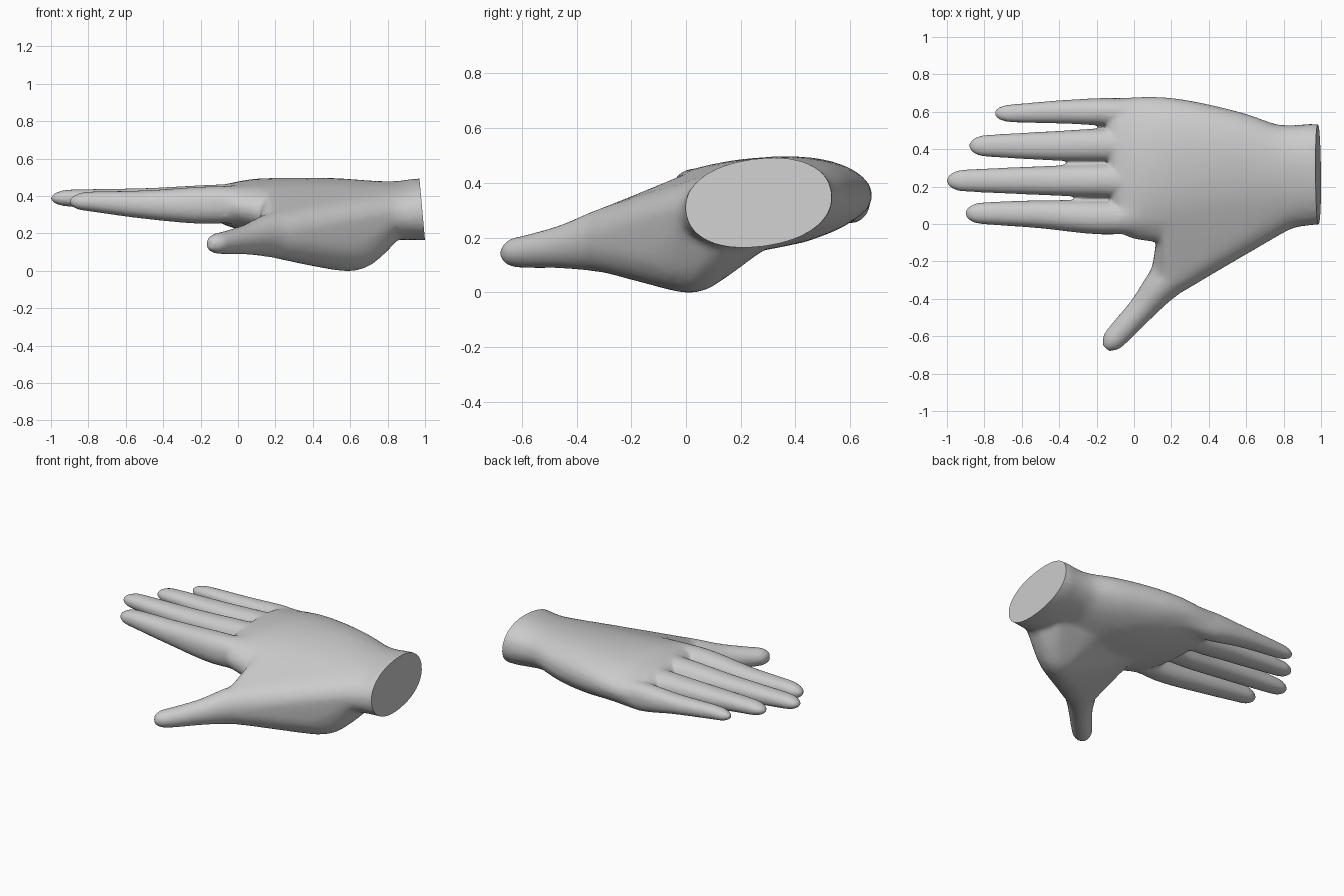
import bpy, bmesh, math
from mathutils import Vector

if "Cube" in bpy.data.objects:
    bpy.data.objects.remove(bpy.data.objects["Cube"])

SIDES, STEPS = 28, 5


def spline(p0, p1, p2, p3, t):
    """Catmull-Rom interpolation of whole section tuples."""
    return [0.5 * (2 * b + (c - a) * t + (2 * a - 5 * b + 4 * c - d) * t * t
                   + (3 * b - a - 3 * c + d) * t ** 3)
            for a, b, c, d in zip(p0, p1, p2, p3)]


def loft(bm, sections, power=2.0):
    """Closed tube through sections (x, y, z, half_width, half_height, tilt)."""
    s = [sections[0]] + sections + [sections[-1]]
    path = [spline(*s[i:i + 4], k / STEPS)
            for i in range(len(sections) - 1) for k in range(STEPS)]
    path.append(list(sections[-1]))
    rings = []
    for i, (x, y, z, w, h, tilt) in enumerate(path):
        a, b = path[max(i - 1, 0)], path[min(i + 1, len(path) - 1)]
        along = Vector((b[0] - a[0], b[1] - a[1], 0)).normalized()
        side = Vector((along.y, -along.x, 0))
        ct, st = math.cos(math.radians(tilt)), math.sin(math.radians(tilt))
        ring = []
        for k in range(SIDES):
            ang = math.tau * k / SIDES
            c, n = math.cos(ang), math.sin(ang)
            u = w * math.copysign(abs(c) ** (2 / power), c)
            v = h * math.copysign(abs(n) ** (2 / power), n)
            ring.append(bm.verts.new(Vector((x, y, z)) + side * (u * ct - v * st)
                                     + Vector((0, 0, u * st + v * ct))))
        rings.append(ring)
    for r0, r1 in zip(rings, rings[1:]):
        for k in range(SIDES):
            j = (k + 1) % SIDES
            bm.faces.new((r0[k], r0[j], r1[j], r1[k]))
    bm.faces.new(rings[0][::-1])
    bm.faces.new(rings[-1])
    return [(v.co.copy(), p[0]) for p, r in zip(path, rings) for v in r]


def finger(bm, tip, mid, base, root):
    """Tapered finger; each section is (x, y, z, half_width, half_height)."""
    x, y, z, w, h = tip
    loft(bm, [(x, y, z, w * .25, h * .2, 0),
              (x + .015, y, z, w * .55, h * .5, 0),
              (x + .05, y, z, w * .85, h * .8, 0),
              (x + .12, y, z, w, h, 0),
              (*mid, 0), (*base, 0), (*root, 0)], 2.2)


bm = bmesh.new()

# palm and wrist
palm = loft(bm, [(1.06, .262, .33, .263, .16, 8), (.95, .265, .33, .272, .16, 8),
                 (.85, .255, .325, .275, .15, 9), (.7, .25, .33, .298, .147, 9),
                 (.5, .28, .326, .335, .168, 8), (.3, .285, .33, .378, .166, 6),
                 (.1, .295, .347, .39, .15, 2), (-.02, .308, .353, .374, .125, 0),
                 (-.09, .307, .357, .354, .1, 0), (-.13, .305, .357, .32, .065, 0)], 2.2)

# thumb with the ball of the hand
thumb = loft(bm, [(.9, .18, .29, .05, .06, 0), (.76, .11, .22, .115, .145, 0),
                  (.62, .03, .18, .147, .182, 0), (.4, -.1, .2, .152, .174, 0),
                  (.27, -.2, .2, .132, .142, 0), (.15, -.325, .19, .096, .112, 0),
                  (.045, -.45, .17, .073, .08, 0), (-.065, -.57, .153, .065, .062, 0),
                  (-.12, -.63, .148, .056, .052, 0), (-.15, -.665, .145, .025, .028, 0)])

# web stretched between thumb and palm
points = [co for co, x in palm if .17 < x < .84 and co.y < .3]
points += [co for co, x in thumb if .17 < x < .8]
web = [bm.verts.new(co) for co in points]
hull = bmesh.ops.convex_hull(bm, input=web, use_existing_faces=False)
loose = {g for g in hull["geom_interior"] + hull["geom_unused"]
         if isinstance(g, bmesh.types.BMVert)}
bmesh.ops.delete(bm, geom=list(loose), context='VERTS')

# index, middle, ring and little fingers
finger(bm, (-.9, .057, .372, .06, .054), (-.5, .052, .356, .075, .076),
       (-.17, .035, .353, .091, .1), (.12, .04, .365, .08, .09))
finger(bm, (-1.0, .232, .39, .06, .047), (-.5, .232, .374, .077, .07),
       (-.15, .232, .37, .089, .092), (.12, .235, .39, .08, .08))
finger(bm, (-.88, .418, .388, .06, .046), (-.42, .418, .374, .079, .067),
       (-.13, .422, .364, .089, .088), (.12, .42, .38, .08, .08))
finger(bm, (-.745, .592, .378, .05, .043), (-.36, .6, .362, .064, .06),
       (-.1, .598, .345, .076, .09), (.12, .585, .345, .07, .085))

mesh = bpy.data.meshes.new("hand")
bm.to_mesh(mesh)
bm.free()
hand = bpy.data.objects.new("hand", mesh)
bpy.context.collection.objects.link(hand)

# fuse the parts into one skin
remesh = hand.modifiers.new("fuse", 'REMESH')
remesh.mode = 'VOXEL'
remesh.voxel_size = .01
smooth = hand.modifiers.new("soften", 'SMOOTH')
smooth.factor, smooth.iterations = .5, 10
decimate = hand.modifiers.new("simplify", 'DECIMATE')
decimate.ratio = .15
skin = bpy.data.meshes.new_from_object(
    hand.evaluated_get(bpy.context.evaluated_depsgraph_get()))
hand.modifiers.clear()

bm = bmesh.new()
bm.from_mesh(skin)

# blend the palm, web and knuckles
blend = [v for v in bm.verts if -.06 < v.co.x < .92 and v.co.y > -.3]
for _ in range(8):
    bmesh.ops.smooth_vert(bm, verts=blend, factor=.5,
                          use_axis_x=True, use_axis_y=True, use_axis_z=True)

# flat cut at the wrist
bmesh.ops.bisect_plane(bm, geom=bm.verts[:] + bm.edges[:] + bm.faces[:],
                       plane_co=(.985, .26, .33), plane_no=(1, 0, .09),
                       clear_outer=True)
bmesh.ops.holes_fill(bm, edges=[e for e in bm.edges if e.is_boundary], sides=0)
bmesh.ops.recalc_face_normals(bm, faces=bm.faces[:])
low = min(v.co.z for v in bm.verts)
bmesh.ops.translate(bm, verts=bm.verts[:], vec=(0, 0, -low))
bm.to_mesh(skin)
bm.free()
hand.data = skin

grey = bpy.data.materials.new("light grey")
grey.diffuse_color = (.6, .6, .6, 1)
grey.use_nodes = True
grey.node_tree.nodes["Principled BSDF"].inputs["Base Color"].default_value = grey.diffuse_color
skin.materials.clear()
skin.materials.append(grey)

bpy.context.view_layer.objects.active = hand
hand.select_set(True)
bpy.ops.object.shade_smooth_by_angle(angle=math.radians(40))
